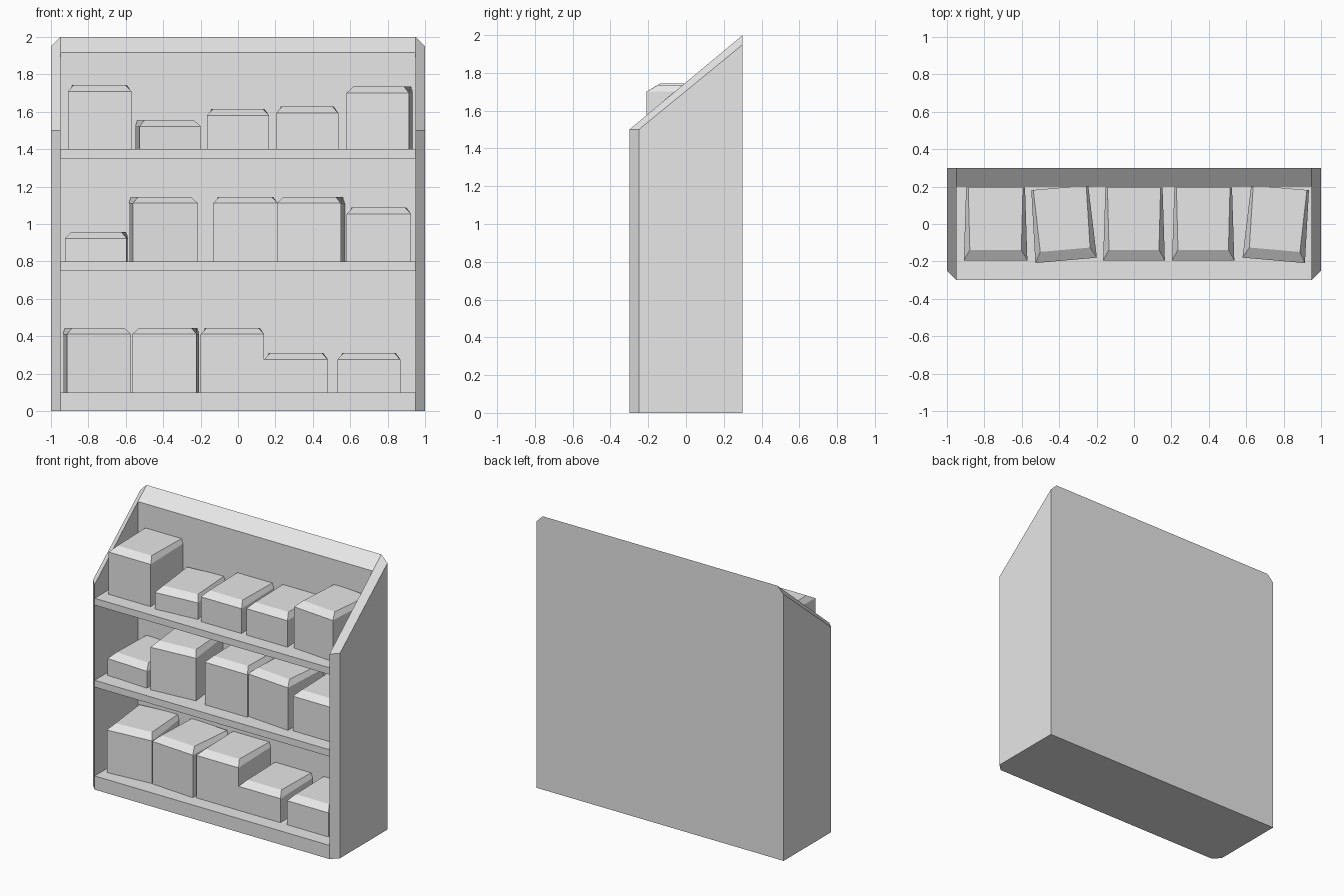
import bpy
import bmesh
from math import radians

cube = bpy.data.objects.get("Cube")
if cube:
    bpy.data.objects.remove(cube, do_unlink=True)

grey = bpy.data.materials.new("plain grey")
grey.use_nodes = True
grey.diffuse_color = (0.8, 0.8, 0.8, 1)
grey.node_tree.nodes["Principled BSDF"].inputs["Base Color"].default_value = grey.diffuse_color


def loft(name, rings):
    """Closed solid that joins matching rings of points and caps both ends."""
    bm = bmesh.new()
    loops = [[bm.verts.new(point) for point in ring] for ring in rings]
    count = len(loops[0])
    for lower, upper in zip(loops, loops[1:]):
        for i in range(count):
            j = (i + 1) % count
            bm.faces.new((lower[i], lower[j], upper[j], upper[i]))
    bm.faces.new(loops[0])
    bm.faces.new(loops[-1])
    bmesh.ops.recalc_face_normals(bm, faces=bm.faces)
    mesh = bpy.data.meshes.new(name)
    bm.to_mesh(mesh)
    bm.free()
    mesh.materials.append(grey)
    obj = bpy.data.objects.new(name, mesh)
    bpy.context.collection.objects.link(obj)
    return obj


def extrude_x(name, outline, half):
    """Solid with a (y, z) outline, spanning -half to half in x."""
    return loft(name, [[(x, y, z) for y, z in outline] for x in (-half, half)])


# Case dimensions
INNER, OUTER = 0.95, 1.0
FRONT, BACK, PANEL = -0.3, 0.3, 0.2
LOW, HIGH, CHAMFER = 1.5, 2.0, 0.05

# Side walls with a chamfer along the front and sloping edges
inner = [(FRONT, 0), (FRONT, LOW), (BACK, HIGH), (BACK, 0)]
outer = [(FRONT + CHAMFER, 0), (FRONT + CHAMFER, LOW), (BACK, HIGH - CHAMFER), (BACK, 0)]
walls = loft("side_walls", [[(INNER, y, z) for y, z in inner],
                            [(OUTER, y, z) for y, z in outer]])
walls.modifiers.new("mirror", 'MIRROR').use_mirror_merge = False

# Back panel, its top edge following the slope
slope = (HIGH - LOW) / (BACK - FRONT)
panel_top = HIGH - slope * (BACK - PANEL)
extrude_x("back_panel", [(PANEL, 0), (PANEL, panel_top), (BACK, HIGH), (BACK, 0)], INNER)


def goods_box(name, x, floor, top, width, turn):
    """Box tapering to the back, its top bevelled at the front and sides."""
    half, depth, rim = width / 2, 0.195, top - 0.034

    def ring(z, front_half, back_half, front_y):
        return [(-front_half, front_y, z), (front_half, front_y, z),
                (back_half, depth, z), (-back_half, depth, z)]

    base = (half, half * 0.925, -depth)
    obj = loft(name, [ring(floor, *base), ring(rim, *base),
                      ring(top, half * 0.81, half * 0.86, -depth + 0.057)])
    obj.location.x = x
    obj.rotation_euler.z = radians(turn)


# Shelves: thickness, top height, then boxes as (x, top, width, turn)
shelves = {
    "bottom": (0.1, 0.1, [(-0.76, 0.445, 0.345, 5), (-0.38, 0.445, 0.345, -4),
                          (-0.03, 0.445, 0.34, 0), (0.31, 0.31, 0.34, 0),
                          (0.7, 0.31, 0.335, 0)]),
    "middle": (0.05, 0.8, [(-0.75, 0.957, 0.33, -3), (-0.405, 1.145, 0.35, 5),
                           (0.04, 1.145, 0.345, 0), (0.395, 1.145, 0.345, -5),
                           (0.753, 1.087, 0.345, 0)]),
    "top": (0.05, 1.4, [(-0.74, 1.743, 0.34, 0), (-0.38, 1.555, 0.33, 5),
                        (0, 1.615, 0.33, 0), (0.37, 1.627, 0.333, 0),
                        (0.764, 1.735, 0.335, -5)]),
}
for level, (thick, top, boxes) in shelves.items():
    extrude_x(level + "_shelf", [(FRONT, top - thick), (FRONT, top),
                                 (PANEL, top), (PANEL, top - thick)], INNER)
    for number, (x, box_top, width, turn) in enumerate(boxes, 1):
        goods_box(f"{level}_box_{number}", x, top, box_top, width, turn)
